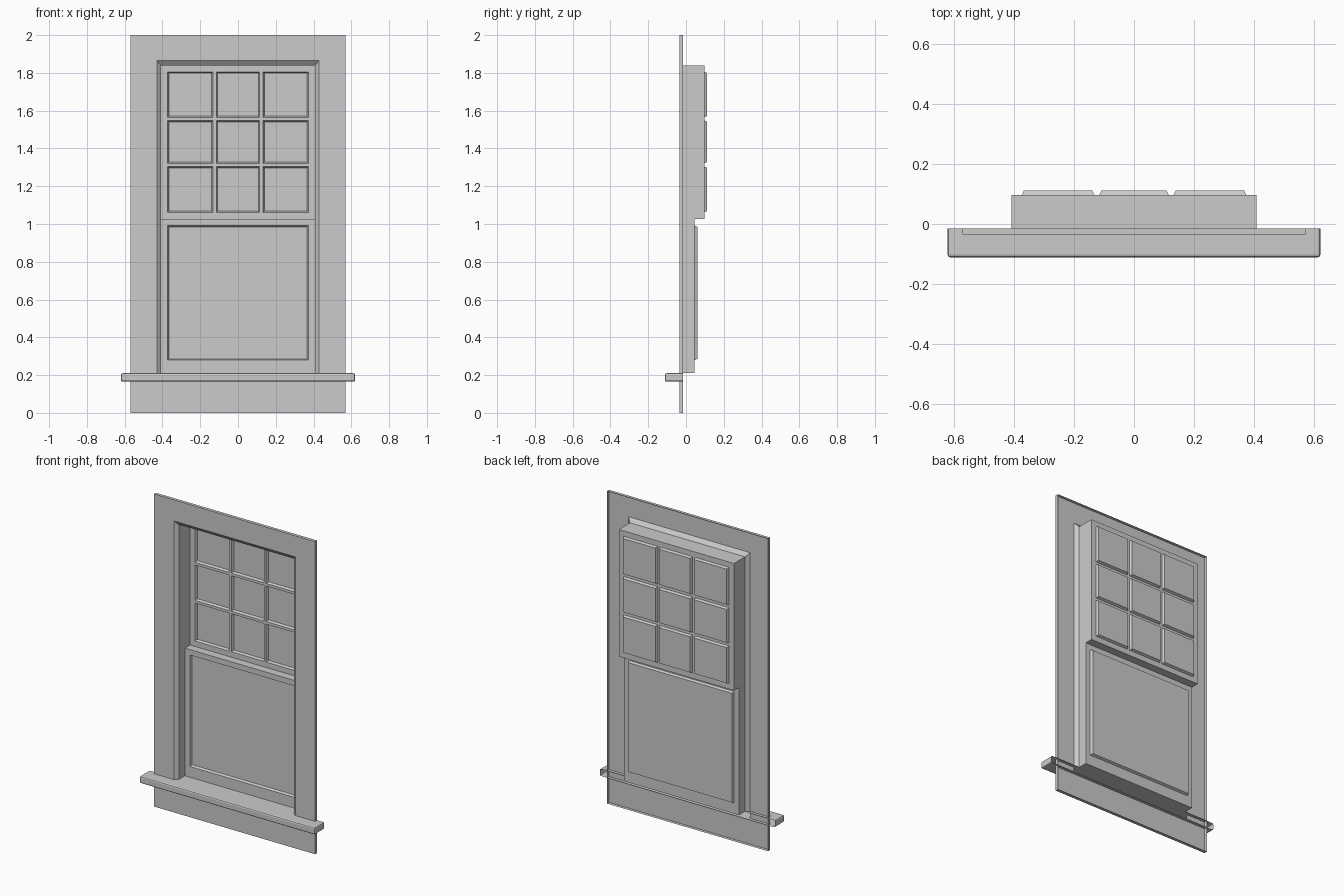
import bpy, bmesh

if "Cube" in bpy.data.objects:
    bpy.data.objects.remove(bpy.data.objects["Cube"])

# Key sizes
W, H = 0.57, 2.0               # casing half width, height
YF, YB = -0.035, -0.015        # casing front and back
OX, OZ = 0.43, 1.865           # opening at casing front
JX, JZ = 0.407, 1.84           # opening inside the chamfer
SILL_TOP, SILL_BOT = 0.21, 0.165
Y_LOW, Y_UP, RECESS = 0.045, 0.097, 0.015
MEET = 1.027                   # meeting line of the two sashes


def make(name, quads):
    """Open sheet object from a list of quads."""
    bm = bmesh.new()
    for q in quads:
        bm.faces.new([bm.verts.new(p) for p in q])
    bmesh.ops.remove_doubles(bm, verts=bm.verts, dist=1e-5)
    me = bpy.data.meshes.new(name)
    bm.to_mesh(me)
    bm.free()
    ob = bpy.data.objects.new(name, me)
    bpy.context.collection.objects.link(ob)
    return ob


def panel(x0, x1, z0, z1, y):
    """Front-facing rectangle."""
    return [(x0, y, z0), (x1, y, z0), (x1, y, z1), (x0, y, z1)]


def mirrored(quads):
    return quads + [[(-x, y, z) for x, y, z in reversed(q)] for q in quads]


def sweep(a, b):
    """Quads joining two loops of equal length."""
    n = len(a)
    return [[a[i], a[(i + 1) % n], b[(i + 1) % n], b[i]] for i in range(n)]


# Casing: front face around the opening plus outer rim, open at the back
casing = mirrored([panel(OX, W, SILL_BOT, H, YF)])
casing += [panel(-OX, OX, OZ, H, YF), panel(-W, W, 0, SILL_BOT, YF)]
casing += sweep(panel(-W, W, 0, H, YB), panel(-W, W, 0, H, YF))
make("casing", casing)

# Chamfer round the opening
chamfer = mirrored([[(OX, YF, SILL_TOP), (JX, YB, SILL_TOP), (JX, YB, JZ), (OX, YF, OZ)]])
chamfer.append([(-OX, YF, OZ), (OX, YF, OZ), (JX, YB, JZ), (-JX, YB, JZ)])
make("opening_chamfer", chamfer)

# Jambs, head, floor and the ledge between the sashes
jamb = mirrored([
    [(JX, YB, SILL_TOP), (JX, Y_LOW, SILL_TOP), (JX, Y_LOW, MEET), (JX, YB, MEET)],
    [(JX, YB, MEET), (JX, Y_UP, MEET), (JX, Y_UP, JZ), (JX, YB, JZ)]])


def level(z, y0, y1, up):
    q = [(-JX, y0, z), (JX, y0, z), (JX, y1, z), (-JX, y1, z)]
    return q if up else q[::-1]


jamb += [level(JZ, YB, Y_UP, False), level(SILL_TOP, YB, Y_LOW, True),
         level(MEET, Y_LOW, Y_UP, True)]
make("jamb", jamb)


def sash(name, xs, zs, y, bevel=0.007):
    """Sash sheet on a grid; every odd cell is a recessed pane."""
    quads = []
    for i in range(len(xs) - 1):
        for j in range(len(zs) - 1):
            rim = panel(xs[i], xs[i + 1], zs[j], zs[j + 1], y)
            if i % 2 and j % 2:
                glass = panel(xs[i] + bevel, xs[i + 1] - bevel,
                              zs[j] + bevel, zs[j + 1] - bevel, y + RECESS)
                quads += sweep(rim, glass) + [glass]
            else:
                quads.append(rim)
    make(name, quads)


sash("upper_sash", [-JX, -0.373, -0.132, -0.115, 0.115, 0.132, 0.373, JX],
     [MEET, 1.062, 1.304, 1.321, 1.548, 1.565, 1.806, JZ], Y_UP)
sash("lower_sash", [-JX, -0.373, 0.373, JX], [SILL_TOP, 0.279, 0.992, MEET], Y_LOW)

# Sill: bevelled box, open at the back
bm = bmesh.new()
bmesh.ops.create_cube(bm, size=1)
y0 = -0.111
for v in bm.verts:
    v.co.x *= 1.24
    v.co.y = y0 if v.co.y < 0 else YB
    v.co.z = SILL_BOT if v.co.z < 0 else SILL_TOP
bm.faces.ensure_lookup_table()
back = [f for f in bm.faces if f.calc_center_median().y > YB - 1e-4]
bmesh.ops.delete(bm, geom=back, context='FACES')
edges = [e for e in bm.edges if not e.is_boundary]
bmesh.ops.bevel(bm, geom=edges, offset=0.009, segments=2, profile=0.5, affect='EDGES')
me = bpy.data.meshes.new("sill")
bm.to_mesh(me)
bm.free()
bpy.context.collection.objects.link(bpy.data.objects.new("sill", me))
